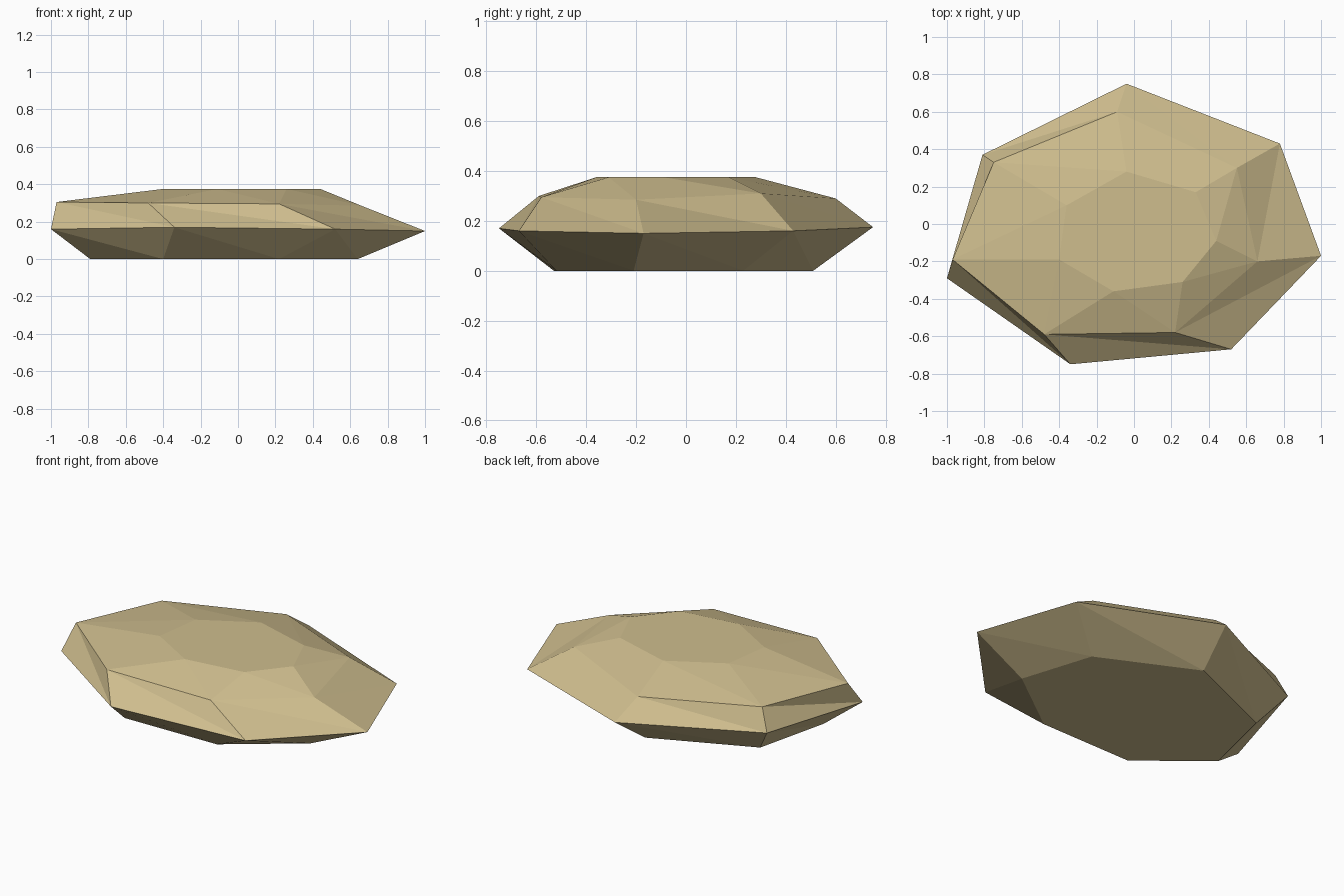
import bpy, bmesh

if "Cube" in bpy.data.objects:
    bpy.data.objects.remove(bpy.data.objects["Cube"])

# Four seven-sided rings of the flat stone, bottom to top (x, y, z)
rings = [
    # foot
    [(-.08, .51, 0), (.50, .23, 0), (.64, -.21, 0), (.22, -.52, 0),
     (-.40, -.53, 0), (-.79, -.21, 0), (-.68, .25, 0)],
    # widest girdle
    [(-.04, .75, .175), (.78, .43, .16), (1, -.17, .15), (.52, -.67, .16),
     (-.34, -.75, .17), (-1, -.29, .16), (-.81, .37, .17)],
    # shoulder
    [(-.09, .60, .29), (.55, .30, .31), (.66, -.20, .285), (.22, -.58, .295),
     (-.48, -.59, .30), (-.97, -.19, .305), (-.75, .33, .30)],
    # top
    [(-.04, .28, .375), (.33, .17, .375), (.44, -.09, .375), (.26, -.31, .375),
     (-.11, -.36, .375), (-.40, -.19, .375), (-.36, .10, .375)],
]

bm = bmesh.new()
loops = [[bm.verts.new(p) for p in ring] for ring in rings]

# Faceted bands between neighbouring rings
for low, high in zip(loops, loops[1:]):
    for i in range(7):
        j = (i + 1) % 7
        bm.faces.new((low[i], low[j], high[j]))
        bm.faces.new((low[i], high[j], high[i]))

# Flat bottom and top
bm.faces.new(loops[0])
bm.faces.new(loops[-1])
bmesh.ops.recalc_face_normals(bm, faces=bm.faces)

mesh = bpy.data.meshes.new("flat_stone")
bm.to_mesh(mesh)
bm.free()

sand = bpy.data.materials.new("sand stone")
sand.diffuse_color = (0.62, 0.51, 0.27, 1)
sand.use_nodes = True
sand.node_tree.nodes["Principled BSDF"].inputs["Base Color"].default_value = sand.diffuse_color
mesh.materials.append(sand)
stone = bpy.data.objects.new("flat_stone", mesh)
bpy.context.collection.objects.link(stone)
